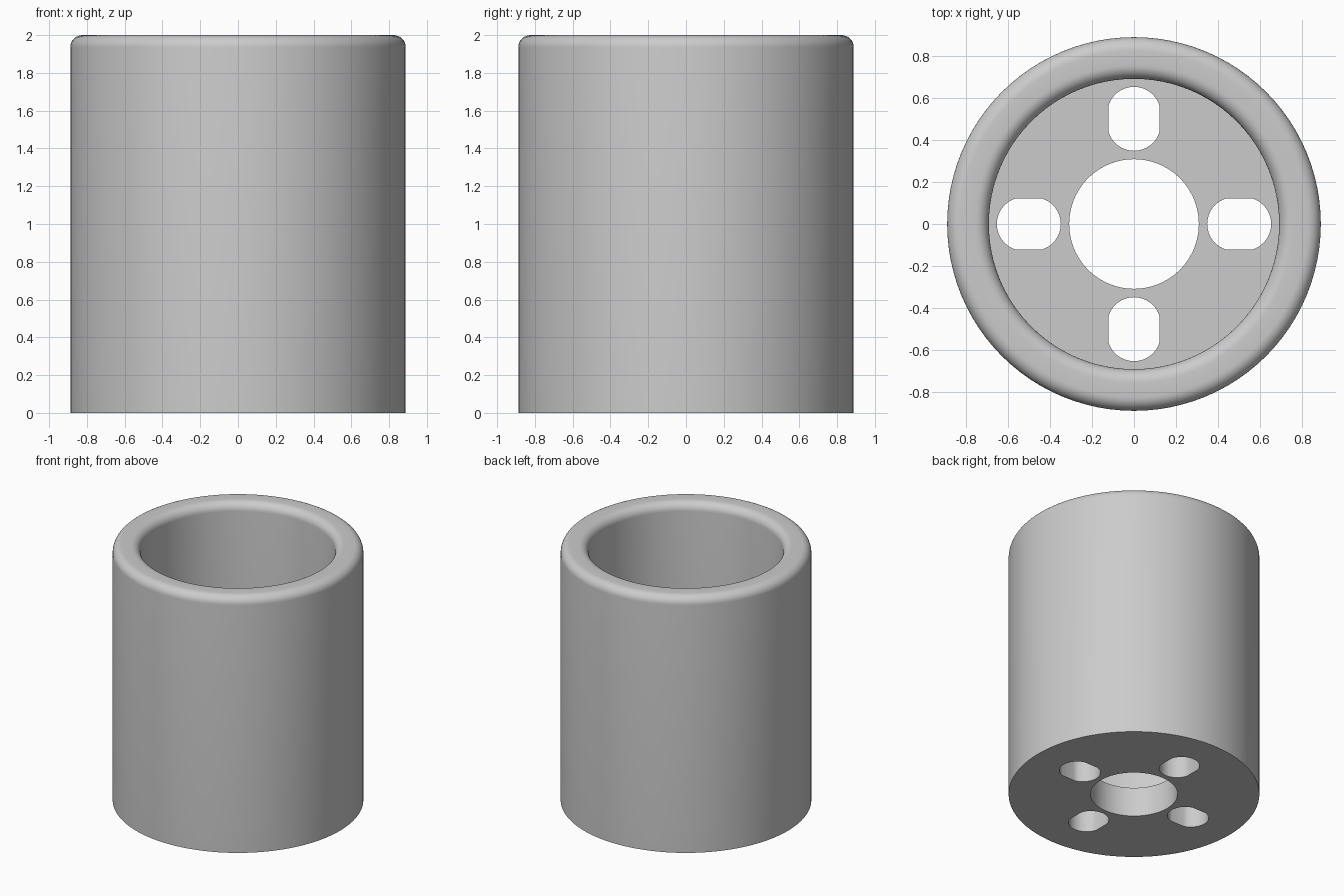
import bpy
import bmesh
from math import sin, cos, pi, radians, asin

cube = bpy.data.objects.get("Cube")
if cube:
    bpy.data.objects.remove(cube, do_unlink=True)

OUTER, BORE, HOLE = 0.888, 0.69, 0.308
HEIGHT, FLOOR, FILLET = 2.0, 0.23, 0.065
SEGMENTS = 96

grey = bpy.data.materials.new("plain grey")
grey.use_nodes = True
colour = (0.6, 0.6, 0.6, 1)
grey.diffuse_color = colour
grey.node_tree.nodes["Principled BSDF"].inputs["Base Color"].default_value = colour


def make_object(name, bm):
    bmesh.ops.recalc_face_normals(bm, faces=bm.faces)
    mesh = bpy.data.meshes.new(name)
    bm.to_mesh(mesh)
    bm.free()
    mesh.materials.append(grey)
    obj = bpy.data.objects.new(name, mesh)
    bpy.context.collection.objects.link(obj)
    return obj


def arc(cx, cy, r, start, end, steps):
    angles = [start + (end - start) * i / steps for i in range(steps + 1)]
    return [(cx + r * cos(a), cy + r * sin(a)) for a in angles]


# Cup body: closed wall-and-floor section turned about z
shoulder = HEIGHT - FILLET
profile = [(HOLE, 0), (OUTER, 0)]
profile += arc(OUTER - FILLET, shoulder, FILLET, 0, pi / 2, 8)
profile += arc(BORE + FILLET, shoulder, FILLET, pi / 2, pi, 8)
profile += [(BORE, FLOOR), (HOLE, FLOOR)]

bm = bmesh.new()
rings = []
for i in range(SEGMENTS):
    a = 2 * pi * i / SEGMENTS
    rings.append([bm.verts.new((r * cos(a), r * sin(a), z)) for r, z in profile])
for i, ring in enumerate(rings):
    following = rings[(i + 1) % SEGMENTS]
    for j in range(len(profile)):
        k = (j + 1) % len(profile)
        bm.faces.new((ring[j], following[j], following[k], ring[k]))
cup = make_object("cup_body", bm)

# Slot cutters: four radial slots with rounded ends
SLOT_CENTRE, HALF_WIDTH, END_RADIUS, END_OFFSET = 0.5, 0.122, 0.127, 0.025
sweep = asin(HALF_WIDTH / END_RADIUS)
outline = arc(SLOT_CENTRE + END_OFFSET, 0, END_RADIUS, -sweep, sweep, 16)
outline += arc(SLOT_CENTRE - END_OFFSET, 0, END_RADIUS, pi - sweep, pi + sweep, 16)

bm = bmesh.new()
for n in range(4):
    c, s = cos(n * pi / 2), sin(n * pi / 2)
    face = bm.faces.new([bm.verts.new((x * c - y * s, x * s + y * c, -0.1))
                         for x, y in outline])
    grown = bmesh.ops.extrude_face_region(bm, geom=[face])["geom"]
    top = [v for v in grown if isinstance(v, bmesh.types.BMVert)]
    bmesh.ops.translate(bm, verts=top, vec=(0, 0, FLOOR + 0.2))
cutter = make_object("slot_cutter", bm)
cutter.hide_render = True

# Cut the slots through the floor, then drop the cutter
bpy.ops.object.select_all(action="DESELECT")
cup.select_set(True)
bpy.context.view_layer.objects.active = cup
cut = cup.modifiers.new("slots", "BOOLEAN")
cut.operation = "DIFFERENCE"
cut.solver = "EXACT"
cut.object = cutter
bpy.ops.object.modifier_apply(modifier=cut.name)
bpy.data.objects.remove(cutter, do_unlink=True)
bpy.ops.object.shade_smooth_by_angle(angle=radians(30))
